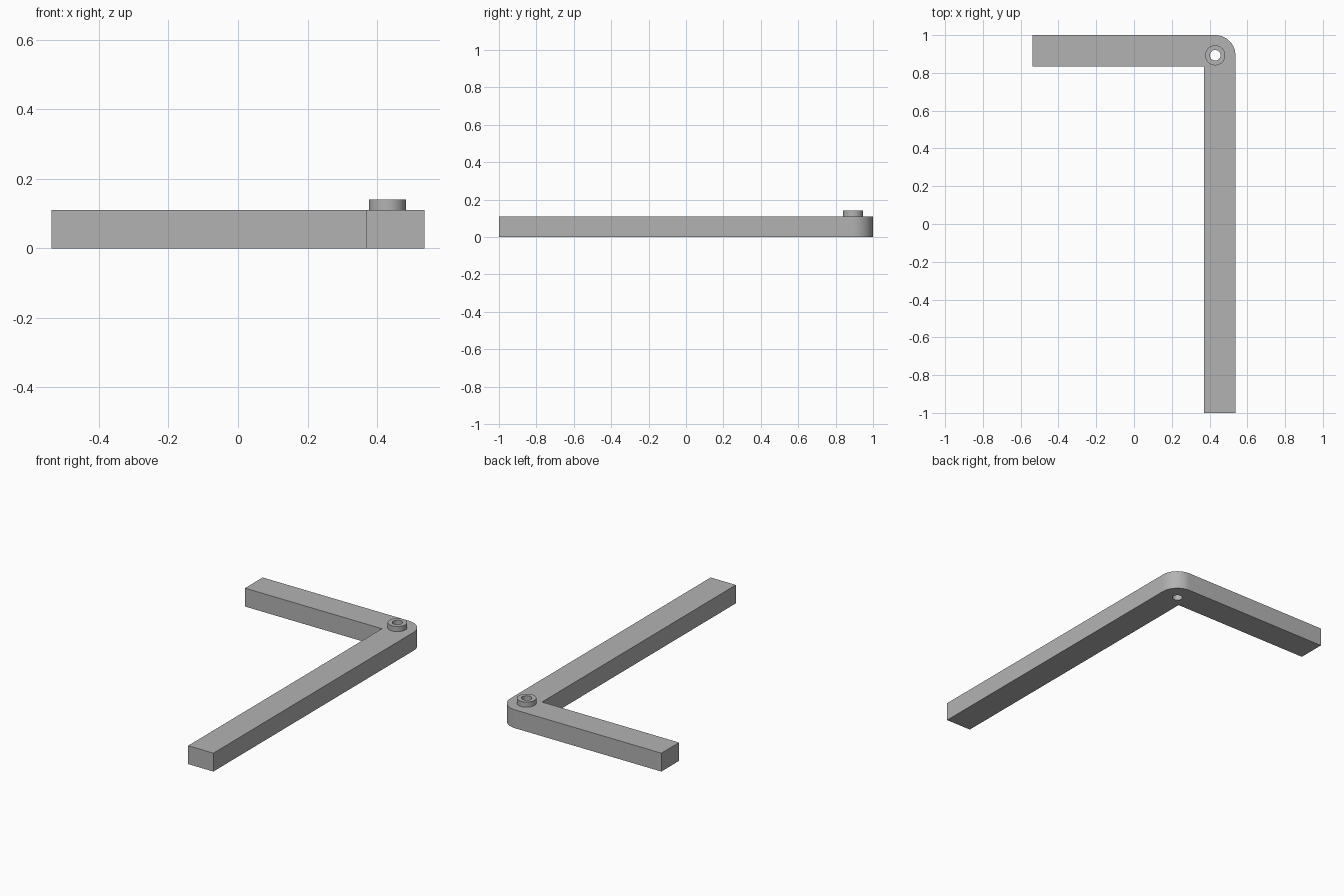
import bpy
import bmesh
from math import sin, cos, pi, radians

cube = bpy.data.objects.get("Cube")
if cube:
    bpy.data.objects.remove(cube, do_unlink=True)

GREY = (0.45, 0.45, 0.45, 1)
metal = bpy.data.materials.new("plain_grey")
metal.use_nodes = True
metal.diffuse_color = GREY
metal.node_tree.nodes["Principled BSDF"].inputs["Base Color"].default_value = GREY

# Shared dimensions
RIGHT, BACK = 0.537, 1.0
WIDTH, HEIGHT, BOSS_TOP = 0.167, 0.11, 0.141
CORNER_R, BOSS_R, HOLE_R = 0.107, 0.053, 0.028
PIVOT = (RIGHT - CORNER_R, BACK - CORNER_R)


def arc(radius, start, end, steps):
    """Points on an arc about the pivot, both ends included."""
    angles = [start + (end - start) * i / steps for i in range(steps + 1)]
    return [(PIVOT[0] + radius * cos(a), PIVOT[1] + radius * sin(a)) for a in angles]


def circle(radius):
    return arc(radius, 0, 2 * pi, 48)[:-1]


def extruded(name, loops, bottom, top):
    """Solid from an outline and its holes, raised from bottom to top."""
    curve = bpy.data.curves.new(name, 'CURVE')
    curve.dimensions = '2D'
    curve.fill_mode = 'BOTH'
    curve.extrude = (top - bottom) / 2
    for loop in loops:
        spline = curve.splines.new('POLY')
        spline.points.add(len(loop) - 1)
        spline.use_cyclic_u = True
        for point, (x, y) in zip(spline.points, loop):
            point.co = (x, y, 0, 1)
    obj = bpy.data.objects.new(name, curve)
    bpy.context.collection.objects.link(obj)
    bpy.ops.object.select_all(action='DESELECT')
    obj.select_set(True)
    bpy.context.view_layer.objects.active = obj
    bpy.ops.object.convert(target='MESH')
    obj = bpy.context.object

    # Weld caps to walls and merge flat triangles
    bm = bmesh.new()
    bm.from_mesh(obj.data)
    bmesh.ops.translate(bm, verts=bm.verts, vec=(0, 0, (top + bottom) / 2))
    bmesh.ops.remove_doubles(bm, verts=bm.verts, dist=0.0001)
    bmesh.ops.recalc_face_normals(bm, faces=bm.faces)
    bm.to_mesh(obj.data)
    bm.free()
    obj.data.materials.clear()
    obj.data.materials.append(metal)
    bpy.ops.object.shade_smooth_by_angle(angle=radians(30))
    return obj


# L-shaped bar with a rounded outer corner and a through hole
outline = [(-RIGHT, BACK), (-RIGHT, BACK - WIDTH), (RIGHT - WIDTH, BACK - WIDTH),
           (RIGHT - WIDTH, -BACK), (RIGHT, -BACK)] + arc(CORNER_R, 0, pi / 2, 16)
extruded("angled_bar", [outline, circle(HOLE_R)], 0, HEIGHT)

# Raised collar around the hole
extruded("pivot_collar", [circle(BOSS_R), circle(HOLE_R)], HEIGHT, BOSS_TOP)
